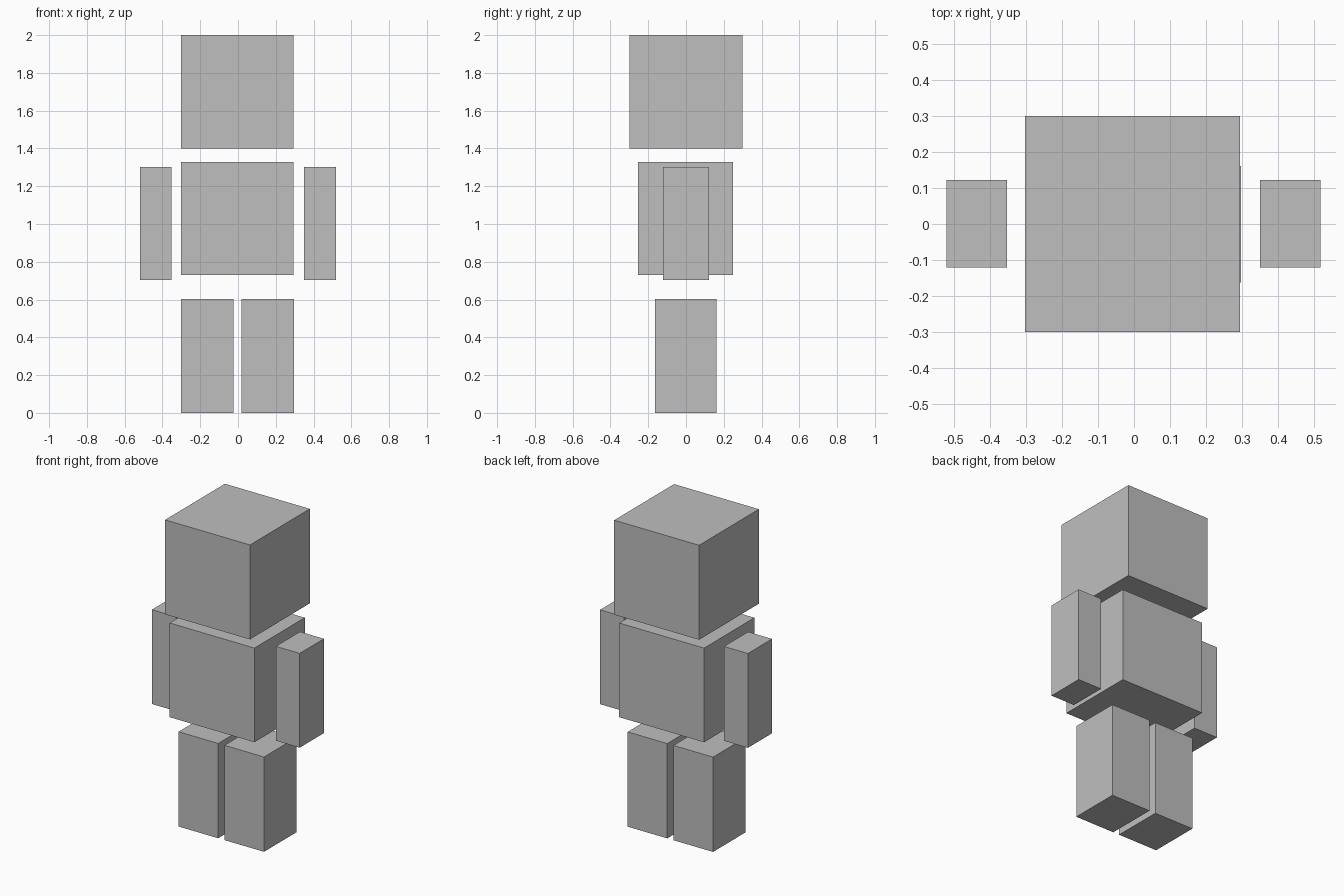
import bpy
from mathutils import Vector

if "Cube" in bpy.data.objects:
    bpy.data.objects.remove(bpy.data.objects["Cube"])

grey = bpy.data.materials.new("light_grey")
grey.diffuse_color = (0.52, 0.52, 0.52, 1.0)
grey.use_nodes = True
grey.node_tree.nodes["Principled BSDF"].inputs["Base Color"].default_value = grey.diffuse_color


def box(name, low, high):
    """Flat-faced block spanning two opposite corners."""
    low, high = Vector(low), Vector(high)
    bpy.ops.mesh.primitive_cube_add(size=1, location=(low + high) / 2)
    ob = bpy.context.object
    ob.name = name
    ob.scale = high - low
    bpy.ops.object.transform_apply(location=False, rotation=False, scale=True)
    ob.data.materials.append(grey)
    return ob


# Head and torso
box("head", (-0.302, -0.3, 1.4), (0.294, 0.3, 2.0))
box("torso", (-0.302, -0.255, 0.73), (0.294, 0.25, 1.328))

# Arms and legs, separated from the body by gaps
for side, centre in (("left", -1), ("right", 1)):
    arm_x = centre * 0.435 - 0.001
    box(side + "_arm", (arm_x - 0.084, -0.121, 0.704), (arm_x + 0.084, 0.122, 1.303))
    leg_x = centre * 0.161 - 0.003
    box(side + "_leg", (leg_x - 0.139, -0.163, 0.0), (leg_x + 0.139, 0.161, 0.602))
